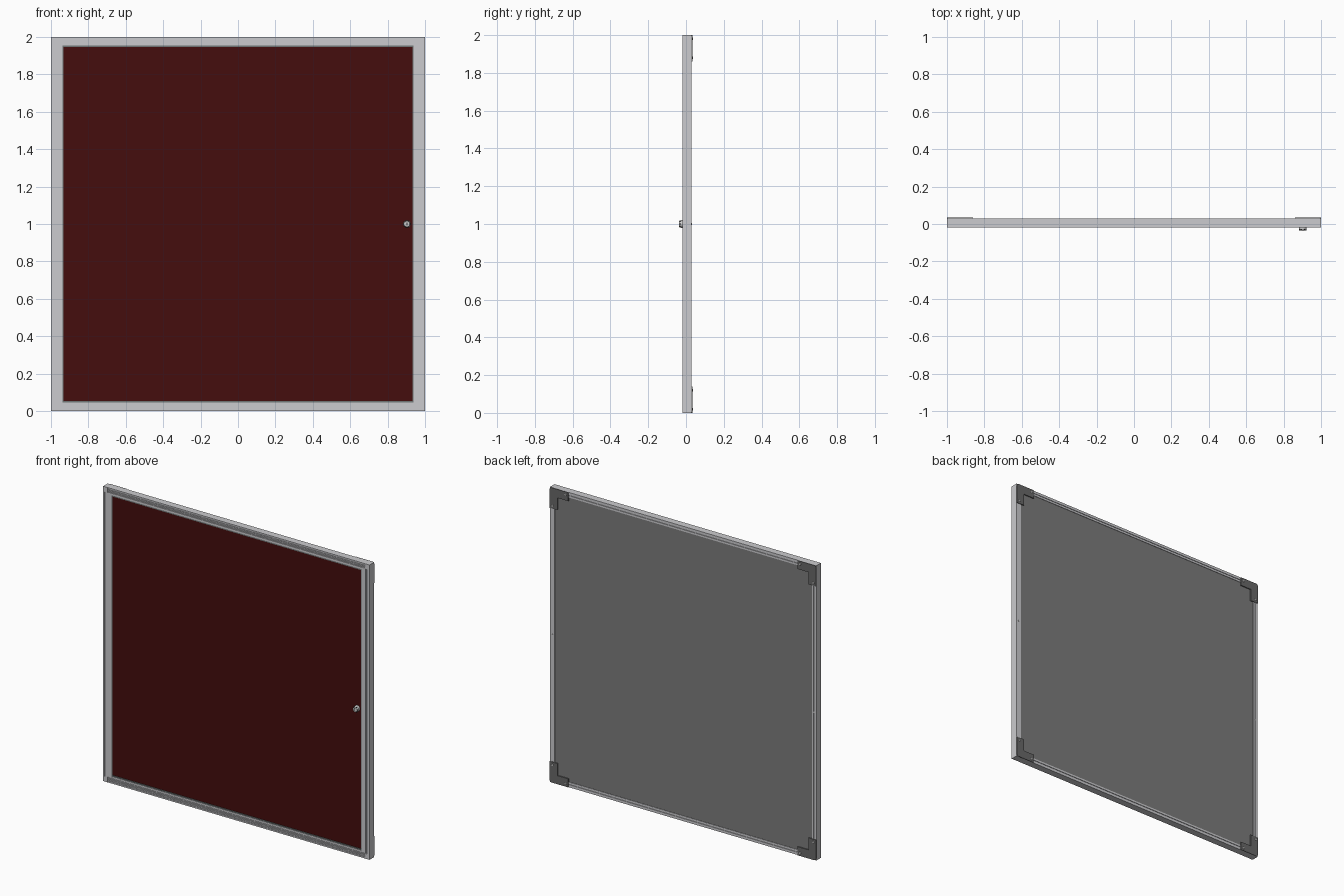
import bpy, bmesh, math
from mathutils import Matrix

if "Cube" in bpy.data.objects:
    bpy.data.objects.remove(bpy.data.objects["Cube"])


def material(name, r, g, b):
    m = bpy.data.materials.new(name)
    m.diffuse_color = (r, g, b, 1)
    m.use_nodes = True
    m.node_tree.nodes["Principled BSDF"].inputs["Base Color"].default_value = m.diffuse_color
    return m


ALU = material("light aluminium", 0.60, 0.60, 0.62)
RED = material("dark red felt", 0.058, 0.004, 0.004)
BACK = material("back grey", 0.20, 0.20, 0.20)
BRACKET = material("bracket grey", 0.14, 0.14, 0.14)
SEAL = material("seal grey", 0.16, 0.18, 0.18)
STEEL = material("lock steel", 0.62, 0.62, 0.62)
DARK = material("keyhole dark", 0.03, 0.03, 0.03)


def finish(name, bm, mat):
    bmesh.ops.recalc_face_normals(bm, faces=bm.faces)
    me = bpy.data.meshes.new(name)
    bm.to_mesh(me)
    bm.free()
    ob = bpy.data.objects.new(name, me)
    bpy.context.collection.objects.link(ob)
    me.materials.append(mat)
    return ob


def box(name, x0, x1, y0, y1, z0, z1, mat):
    bm = bmesh.new()
    bmesh.ops.create_cube(bm, size=1)
    for v in bm.verts:
        v.co.x = x0 if v.co.x < 0 else x1
        v.co.y = y0 if v.co.y < 0 else y1
        v.co.z = z0 if v.co.z < 0 else z1
    return finish(name, bm, mat)


def ring(name, profile, mat):
    """Sweep a closed (inset, y) profile round the square, mitred at corners."""
    bm = bmesh.new()
    loops = []
    for sx, sz in ((-1, -1), (1, -1), (1, 1), (-1, 1)):
        loops.append([bm.verts.new((sx * (1 - d), y, 1 + sz * (1 - d))) for d, y in profile])
    n = len(profile)
    for i in range(4):
        a, b = loops[i], loops[(i + 1) % 4]
        for k in range(n):
            bm.faces.new((a[k], a[(k + 1) % n], b[(k + 1) % n], b[k]))
    return finish(name, bm, mat)


def disc(name, x, z, y0, y1, r0, r1, mat, sides=24):
    bm = bmesh.new()
    bmesh.ops.create_cone(bm, cap_ends=True, segments=sides, radius1=r1, radius2=r0, depth=y1 - y0,
                          matrix=Matrix.Translation((x, (y0 + y1) / 2, z)) @ Matrix.Rotation(math.pi / 2, 4, 'X'))
    return finish(name, bm, mat)


def plate(name, outline, y0, y1, mat):
    """Extrude an (x, z) outline along y."""
    bm = bmesh.new()
    f = bm.faces.new([bm.verts.new((x, y0, z)) for x, z in outline])
    ext = bmesh.ops.extrude_face_region(bm, geom=[f])["geom"]
    for v in ext:
        if isinstance(v, bmesh.types.BMVert):
            v.co.y = y1
    return finish(name, bm, mat)


F, B = -0.018, 0.030   # front and back of the frame

# Outer frame with grooves along its front and back
profile = [(0, B), (0, F)]
for g in (0.010, 0.020, 0.028):
    profile += [(g, F), (g, F + 0.004), (g + 0.003, F + 0.004), (g + 0.003, F)]
profile += [(0.035, F), (0.035, B), (0.022, B), (0.022, B - 0.004), (0.018, B - 0.004), (0.018, B)]
ring("outer_frame", profile, ALU)

# Inner frame: wide stiles, narrow rails, grey seals
for s in (-1, 1):
    a, b = sorted((s * 0.965, s * 0.938))
    box("inner_stile", a, b, F + 0.002, 0.02, 0.035, 1.965, ALU)
    a, b = sorted((s * 0.938, s * 0.934))
    box("stile_seal", a, b, F + 0.004, 0.02, 0.052, 1.948, SEAL)
    a, b = sorted((1 + s * 0.965, 1 + s * 0.954))
    box("inner_rail", -0.938, 0.938, F + 0.002, 0.02, a, b, ALU)
    a, b = sorted((1 + s * 0.954, 1 + s * 0.946))
    box("rail_seal", -0.938, 0.938, F + 0.004, 0.02, a, b, SEAL)

# Display board and back panel
box("display_board", -0.938, 0.938, -0.010, 0.015, 0.05, 1.95, RED)
box("back_panel", -0.967, 0.967, 0.016, 0.027, 0.033, 1.967, BACK)

# Corners: smooth front cap, L-shaped rear bracket, raised inner step, screws
for sx in (-1, 1):
    for sz in (-1, 1):
        def at(d, e):
            return sx * (1 - d), 1 + sz * (1 - e)
        plate("corner_cap", [at(0, 0), at(0.035, 0), at(0.035, 0.035), at(0, 0.035)],
              F - 0.0005, F + 0.006, ALU)
        L, W, R = 0.14, 0.058, 0.012
        plate("corner_bracket", [at(R, 0), at(L, 0), at(L, W), at(W, W), at(W, L), at(0, L),
                                 at(0, R), at(R * 0.3, R * 0.3)], 0.026, 0.034, BRACKET)
        for d, e in ((0.12, 0.02), (0.02, 0.12)):
            x, z = at(d, e)
            disc("bracket_screw", x, z, 0.033, 0.036, 0.009, 0.006, STEEL, 12)
    disc("frame_screw", sx * 0.982, 1, 0.025, 0.031, 0.006, 0.005, STEEL, 12)

# Lock on the right of the door
disc("lock_base", 0.903, 1, -0.026, -0.008, 0.020, 0.020, STEEL)
disc("lock_barrel", 0.903, 1, -0.036, -0.026, 0.015, 0.019, STEEL)
box("keyhole", 0.901, 0.905, -0.0362, -0.034, 0.991, 1.009, DARK)
for i in range(6):
    a = i * math.pi / 3
    disc("lock_grip", 0.903 + 0.017 * math.cos(a), 1 + 0.017 * math.sin(a),
         -0.034, -0.026, 0.003, 0.003, DARK, 8)
